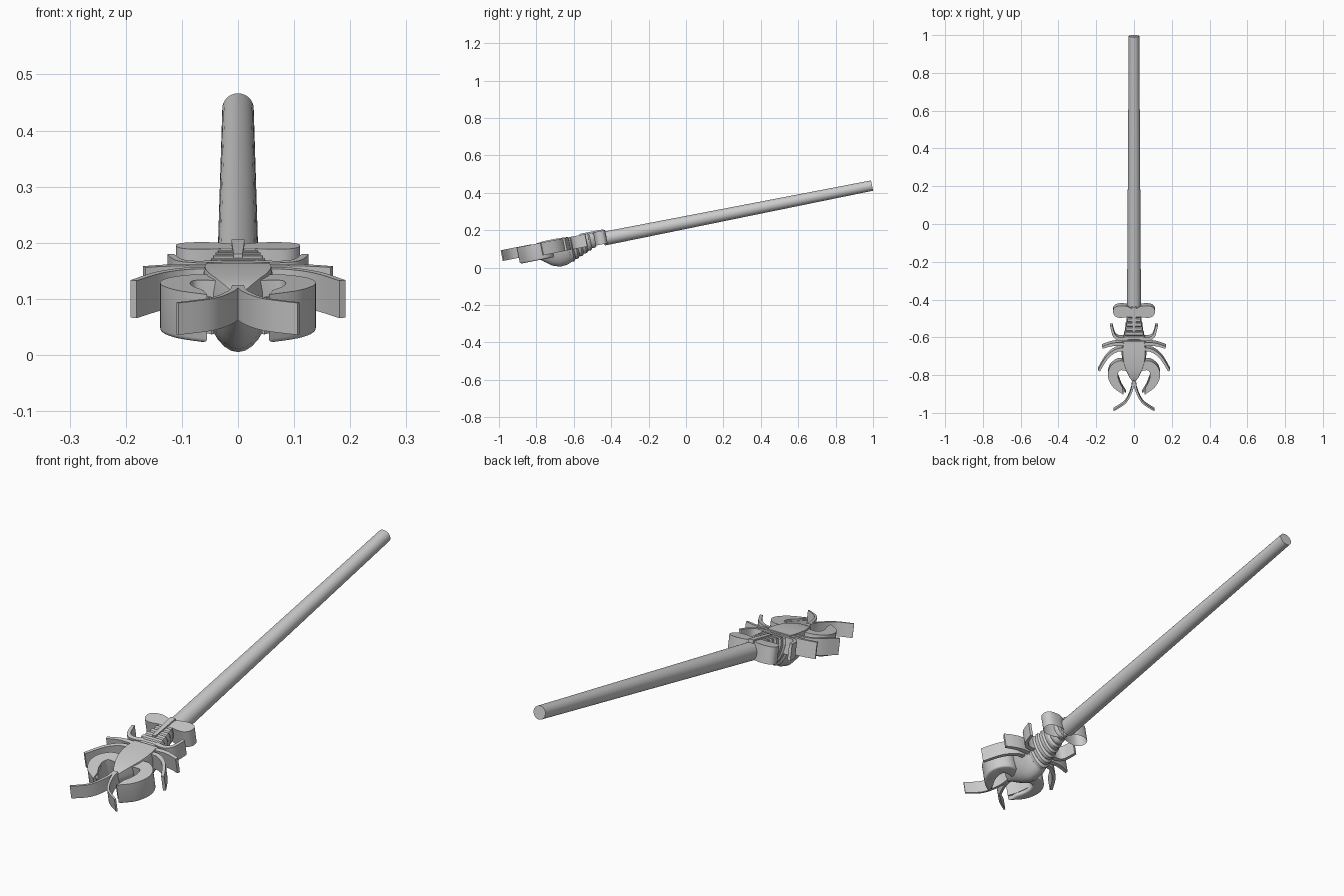
import bpy, bmesh, math
from mathutils import Matrix, Vector
from mathutils.geometry import interpolate_bezier

if "Cube" in bpy.data.objects:
    bpy.data.objects.remove(bpy.data.objects["Cube"])

# One plain grey for everything
grey = bpy.data.materials.new("light grey")
grey.use_nodes = True
grey.diffuse_color = (0.6, 0.6, 0.6, 1)
grey.node_tree.nodes["Principled BSDF"].inputs["Base Color"].default_value = grey.diffuse_color

# The whole model is built level, then tilted about x
TILT = math.atan(0.198)
FRAME = Matrix.Translation((0, 0, 0.242)) @ Matrix.Rotation(TILT, 4, 'X')
TOP = 0.044


def along(y):
    """Position along the tilted axis for a point on the flat top."""
    return (y + 0.009) / math.cos(TILT)


def finish(name, bm, angle=40):
    bmesh.ops.recalc_face_normals(bm, faces=bm.faces)
    bm.transform(FRAME)
    mesh = bpy.data.meshes.new(name)
    bm.to_mesh(mesh)
    bm.free()
    mesh.materials.append(grey)
    obj = bpy.data.objects.new(name, mesh)
    bpy.context.collection.objects.link(obj)
    bpy.ops.object.select_all(action='DESELECT')
    obj.select_set(True)
    bpy.context.view_layer.objects.active = obj
    bpy.ops.object.shade_smooth_by_angle(angle=math.radians(angle))
    return obj


def smooth(points, steps=5):
    """Smooth path through a few points."""
    pts = [Vector(p) for p in points]
    ends = [pts[0]] + pts + [pts[-1]]
    path = []
    for a, b, c, d in zip(ends, ends[1:], ends[2:], ends[3:]):
        path += interpolate_bezier(b, b + (c - a) / 6, c - (d - b) / 6, c, steps + 1)[:-1]
    return path + [pts[-1]]


def prism(name, outline, low, high, side, hollow=0, soften=0):
    """Upright slab from a plan outline, mirrored by side."""
    bm = bmesh.new()
    base = bm.faces.new([bm.verts.new((side * p[0], along(p[1]), low)) for p in outline])
    new = bmesh.ops.extrude_face_region(bm, geom=[base], use_keep_orig=True)["geom"]
    for v in new:
        if isinstance(v, bmesh.types.BMVert):
            v.co.z = high
    bmesh.ops.recalc_face_normals(bm, faces=bm.faces)
    if hollow:
        bmesh.ops.inset_region(bm, faces=[base], thickness=hollow)
        bmesh.ops.translate(bm, verts=base.verts[:], vec=(0, 0, (high - low) * 0.8))
    if soften:
        rim = [e for e in bm.edges if all(abs(v.co.z - low) < 1e-5 for v in e.verts)]
        bmesh.ops.bevel(bm, geom=rim, offset=soften, segments=3, profile=0.5, affect='EDGES')
    return finish(name, bm)


def ribbon(name, points, width, tip, low, high, side):
    """Thin upright strip following a path, tapering to its tip."""
    path = smooth(points)
    left, right = [], []
    for i, p in enumerate(path):
        t = path[min(i + 1, len(path) - 1)] - path[max(i - 1, 0)]
        n = Vector((-t.y, t.x, 0)).normalized()
        w = (width + (tip - width) * i / (len(path) - 1)) / 2
        left.append(p + n * w)
        right.append(p - n * w)
    return prism(name, left + right[::-1], low, high, side)


# Long tapering shaft
bm = bmesh.new()
start, end = along(-0.45), 1.014
bmesh.ops.create_cone(bm, cap_ends=True, segments=32, radius1=0.037, radius2=0.028, depth=end - start)
bm.transform(Matrix.Translation((0, (start + end) / 2, 0)) @ Matrix.Rotation(-math.pi / 2, 4, 'X'))
finish("shaft", bm)

# Narrow ridge running from the shaft over the tail
prism("tail_ridge", [(-0.012, -0.44), (-0.008, -0.57), (0.008, -0.57), (0.012, -0.44)], 0, TOP + 0.006, 1)


def body_ring(bm, y, half, depth, high):
    """Flat-topped cross-section with a rounded keel."""
    n, ring = 16, []
    for i in range(n + 1):
        a = math.pi * i / n
        drop = math.sin(a) ** 1.15
        ring.append(bm.verts.new((half * math.cos(a), along(y), 0.02 - (depth + 0.02) * drop)))
    ring.append(bm.verts.new((-half * 0.9, along(y), high)))
    ring.append(bm.verts.new((half * 0.9, along(y), high)))
    return ring


def loft(name, stations, angle):
    bm = bmesh.new()
    rings = [body_ring(bm, *s) for s in stations]
    for a, b in zip(rings, rings[1:]):
        for i in range(len(a)):
            j = (i + 1) % len(a)
            bm.faces.new((a[i], a[j], b[j], b[i]))
    bm.faces.new(rings[0])
    bm.faces.new(rings[-1])
    return finish(name, bm, angle)


# Head and back shell: y, half width, depth below axis, top height
shell = [(-0.845, 0.003, 0.005, 0.03), (-0.815, 0.025, 0.028, 0.042), (-0.78, 0.043, 0.058, 0.048),
         (-0.74, 0.058, 0.088, 0.05), (-0.70, 0.065, 0.102, 0.05), (-0.66, 0.065, 0.098, 0.048),
         (-0.63, 0.06, 0.085, 0.046)]
loft("body_shell", [tuple(p) for p in [
    s for a, b in zip(shell, shell[1:]) for s in (a, [(m + n) / 2 for m, n in zip(a, b)])] + [shell[-1]]], 40)

# Stepped tail segments
for k in range(7):
    t = k / 6
    y = -0.645 + 0.024 * k
    half = 0.062 - 0.027 * t
    depth = 0.088 - 0.06 * t
    loft("tail_segment_%d" % (k + 1), [(y, half * 0.9, depth * 0.9, 0.038),
                                       (y + 0.008, half, depth, TOP), (y + 0.022, half, depth, TOP),
                                       (y + 0.03, half * 0.88, depth * 0.88, 0.034)], 30)

# Paired parts
LEGS = {
    "rear_leg": [(0.03, -0.605, 0), (0.075, -0.61, 0), (0.105, -0.592, 0), (0.12, -0.54, 0)],
    "middle_leg": [(0.03, -0.64, 0), (0.09, -0.637, 0), (0.13, -0.643, 0), (0.167, -0.655, 0)],
    "front_leg": [(0.03, -0.67, 0), (0.085, -0.668, 0), (0.14, -0.705, 0), (0.186, -0.778, 0)],
}
FAN = [(0, -0.455), (0.04, -0.436), (0.085, -0.435), (0.108, -0.45), (0.108, -0.478),
       (0.085, -0.496), (0.04, -0.494), (0, -0.48)]
CLAW_OUTER = [(0.03, -0.755), (0.05, -0.728), (0.09, -0.728), (0.128, -0.76),
              (0.138, -0.81), (0.11, -0.865), (0.055, -0.905)]
CLAW_INNER = [(0.062, -0.865), (0.08, -0.83), (0.085, -0.795), (0.072, -0.775), (0.03, -0.78)]
FINGER = [(0.1, -0.795, 0), (0.085, -0.83, 0), (0.07, -0.86, 0), (0.045, -0.895, 0)]

for side, word in ((1, "left"), (-1, "right")):
    for leg, path in LEGS.items():
        ribbon(word + "_" + leg, path, 0.02, 0.012, -0.024, TOP, side)
    ribbon(word + "_antenna", [(0.004, -0.83, 0), (0.012, -0.88, 0), (0.045, -0.945, 0), (0.108, -0.988, 0)],
           0.013, 0.007, -0.012, TOP + 0.002, side)
    # Scalloped tail fan, hollow beneath
    lobe = smooth([(x, y, 0) for x, y in FAN], 4)
    prism(word + "_tail_fan", lobe, -0.028, TOP, side, hollow=0.006)
    # Curved claw with its slimmer inner finger
    outer = smooth([(x, y, 0) for x, y in CLAW_OUTER])
    inner = smooth([(x, y, 0) for x, y in CLAW_INNER])
    prism(word + "_claw", outer + inner, -0.045, TOP, side, soften=0.008)
    ribbon(word + "_claw_finger", FINGER, 0.022, 0.005, -0.03, TOP - 0.008, side)
